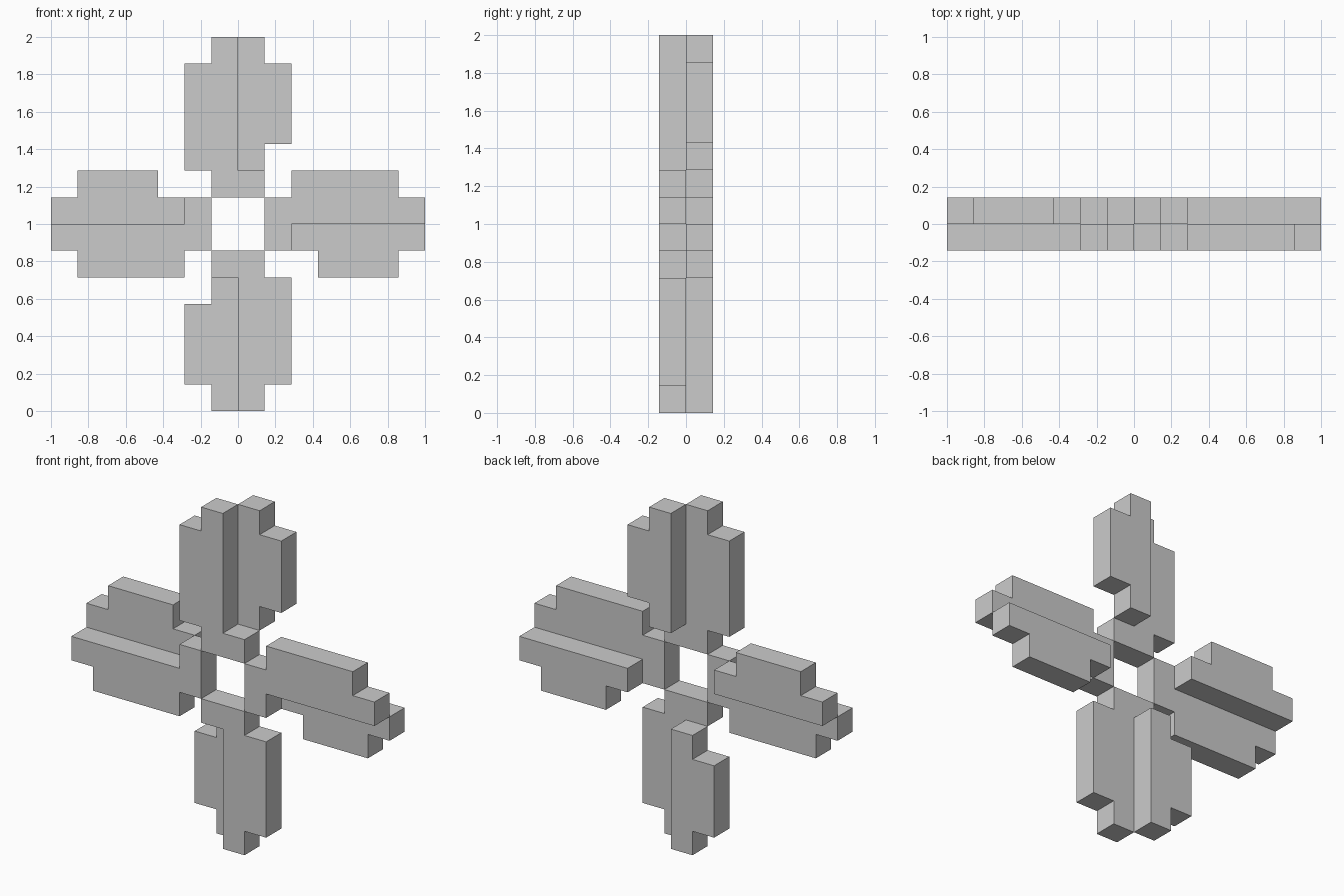
import bpy
import bmesh
from math import radians
from mathutils import Matrix

if "Cube" in bpy.data.objects:
    bpy.data.objects.remove(bpy.data.objects["Cube"])

U = 1 / 7  # the whole model sits on a grid of sevenths

# Profiles of the top blade, (x, z) in grid units from the hub centre
FRONT = [(-1, 7), (-1, 6), (-2, 6), (-2, 2), (-1, 2), (-1, 1),
         (1, 1), (1, 2), (0, 2), (0, 7)]
BACK = [(0, 7), (0, 2), (1, 2), (1, 3), (2, 3), (2, 6), (1, 6), (1, 7)]


def slab(name, profile, y0, y1, angle):
    """Extrude a profile along y and turn it about the hub."""
    bm = bmesh.new()
    face = bm.faces.new([bm.verts.new((x * U, y0 * U, z * U)) for x, z in profile])
    ext = bmesh.ops.extrude_face_region(bm, geom=[face])
    moved = [v for v in ext["geom"] if isinstance(v, bmesh.types.BMVert)]
    bmesh.ops.translate(bm, verts=moved, vec=(0, (y1 - y0) * U, 0))
    turn = Matrix.Translation((0, 0, 1)) @ Matrix.Rotation(radians(angle), 4, 'Y')
    bmesh.ops.transform(bm, matrix=turn, verts=bm.verts)
    bmesh.ops.recalc_face_normals(bm, faces=bm.faces)
    mesh = bpy.data.meshes.new(name)
    bm.to_mesh(mesh)
    bm.free()
    obj = bpy.data.objects.new(name, mesh)
    bpy.context.collection.objects.link(obj)


# Four blades, each a front half with its root and an offset back half
for side, angle in (("top", 0), ("right", 90), ("bottom", 180), ("left", 270)):
    slab(side + "_blade_front", FRONT, -1, 0, angle)
    slab(side + "_blade_back", BACK, 0, 1, angle)
